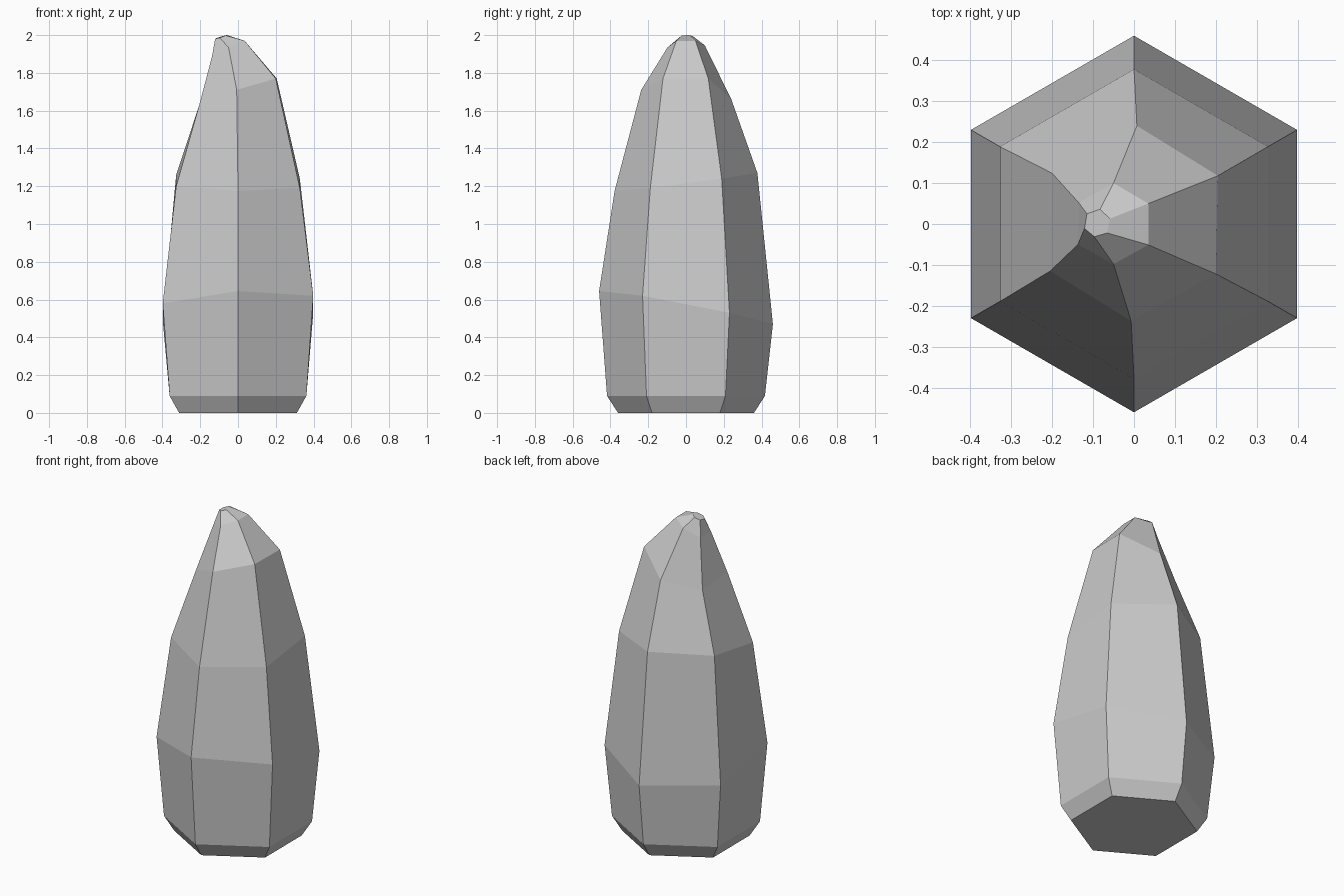
import bpy, bmesh
from math import cos, sin, radians

# Columns run counter-clockwise at 30, 90, 150, 210, 270, 330 degrees
def hexagon(r, heights):
    return [(r * cos(radians(30 + 60 * i)), r * sin(radians(30 + 60 * i)), z)
            for i, z in enumerate(heights)]

# Base and body are regular hexagons with uneven heights
rings = [
    hexagon(0.36, [0.0] * 6),
    hexagon(0.418, [0.09] * 6),
    hexagon(0.46, [0.53, 0.47, 0.49, 0.58, 0.645, 0.62]),
    hexagon(0.378, [1.24, 1.27, 1.26, 1.20, 1.175, 1.19]),
    # Tapered tip leans towards -x
    [(0.205, 0.118, 1.77), (0.007, 0.24, 1.66), (-0.20, 0.124, 1.61),
     (-0.205, -0.115, 1.63), (-0.007, -0.237, 1.71), (0.20, -0.122, 1.77)],
    [(0.035, 0.05, 1.97), (-0.05, 0.10, 1.945), (-0.135, 0.052, 1.89),
     (-0.137, -0.05, 1.89), (-0.05, -0.098, 1.935), (0.035, -0.051, 1.97)],
    [(-0.059, 0.013, 2.0), (-0.083, 0.036, 1.995), (-0.115, 0.025, 1.984),
     (-0.121, -0.011, 1.98), (-0.097, -0.031, 1.986), (-0.065, -0.022, 1.998)],
]

# Skin the rings into one faceted stone
bm = bmesh.new()
loops = [[bm.verts.new(p) for p in ring] for ring in rings]
for low, high in zip(loops, loops[1:]):
    for i in range(6):
        j = (i + 1) % 6
        bm.faces.new((low[i], low[j], high[j], high[i]))
bm.faces.new(loops[0][::-1])
bm.faces.new(loops[-1])
bmesh.ops.recalc_face_normals(bm, faces=bm.faces)

mesh = bpy.data.meshes.new("standing_stone")
bm.to_mesh(mesh)
bm.free()
stone = bpy.data.objects.new("standing_stone", mesh)
bpy.context.collection.objects.link(stone)
